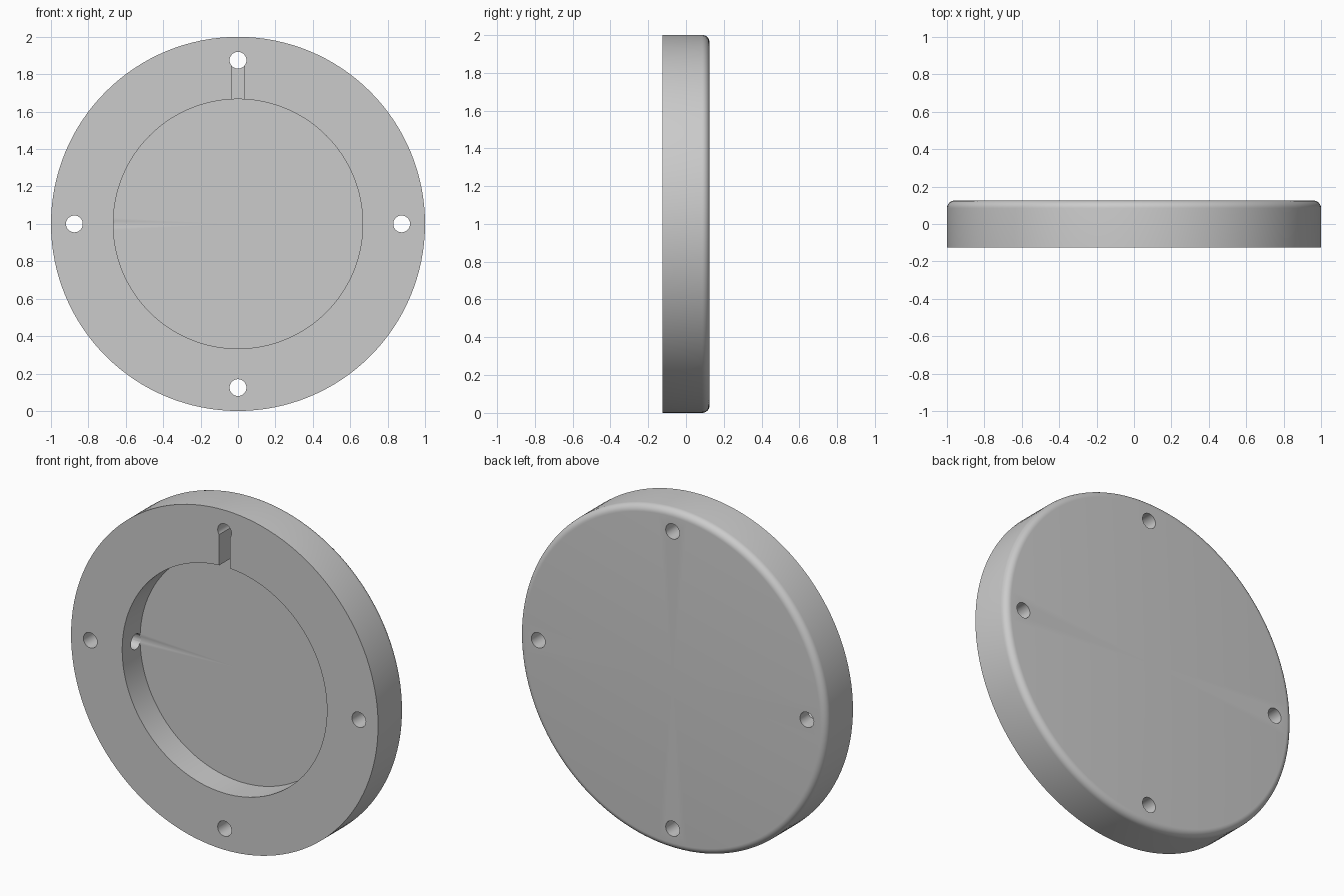
import bpy, bmesh
from math import sin, cos, pi
from mathutils import Matrix, Vector

if "Cube" in bpy.data.objects:
    bpy.data.objects.remove(bpy.data.objects["Cube"])

HALF = 0.125      # half thickness
FLOOR = 0.0417    # y of the recess floor
FIL = 0.04        # rounded back edge
HOLE = 0.045

# Lathed disc with a front recess and a rounded back edge
profile = [(0, FLOOR), (0.667, FLOOR), (0.667, -HALF), (1, -HALF)]
for i in range(9):
    a = i / 8 * pi / 2
    profile.append((1 - FIL + FIL * cos(a), HALF - FIL + FIL * sin(a)))
profile.append((0, HALF))

bm = bmesh.new()
verts = [bm.verts.new((r, y, 1)) for r, y in profile]
edges = [bm.edges.new(p) for p in zip(verts, verts[1:])]
bmesh.ops.spin(bm, geom=verts + edges, cent=(0, 0, 1), axis=(0, 1, 0),
               angle=2 * pi, steps=128, use_duplicate=False)
bmesh.ops.remove_doubles(bm, verts=bm.verts, dist=1e-5)
bmesh.ops.dissolve_degenerate(bm, edges=bm.edges, dist=1e-6)
bmesh.ops.recalc_face_normals(bm, faces=bm.faces)
mesh = bpy.data.meshes.new("round_cover")
bm.to_mesh(mesh)
bm.free()
cover = bpy.data.objects.new("round_cover", mesh)
bpy.context.collection.objects.link(cover)


def cut(cutter):
    """Subtract a cutter from the cover and remove it."""
    cutter.hide_render = True
    bpy.context.view_layer.objects.active = cover
    mod = cover.modifiers.new("cut", 'BOOLEAN')
    mod.operation = 'DIFFERENCE'
    mod.solver = 'EXACT'
    mod.object = cutter
    bpy.ops.object.modifier_apply(modifier=mod.name)
    bpy.data.objects.remove(cutter)


def drill(start, end):
    """Round hole between two points."""
    a, b = Vector(start), Vector(end)
    bpy.ops.mesh.primitive_cylinder_add(
        vertices=32, radius=HOLE, depth=(b - a).length, location=(a + b) / 2,
        rotation=(b - a).to_track_quat('Z', 'Y').to_euler())
    cut(bpy.context.object)


# Slot from the recess to the top hole
bpy.ops.mesh.primitive_cube_add(size=1, location=(0, -0.1, 1.76))
slot = bpy.context.object
slot.scale = (0.07, 0.2, 0.23)
cut(slot)

# Four mounting holes
for i in range(4):
    x, z = 0.875 * cos(i * pi / 2), 1 + 0.875 * sin(i * pi / 2)
    drill((x, -0.3, z), (x, 0.3, z))

# Radial passage from the recess wall to the left hole
drill((-0.66, 0, 1), (-0.875, 0, 1))

bpy.ops.object.select_all(action='DESELECT')
cover.select_set(True)
bpy.context.view_layer.objects.active = cover
bpy.ops.object.shade_smooth_by_angle(angle=pi / 6)
